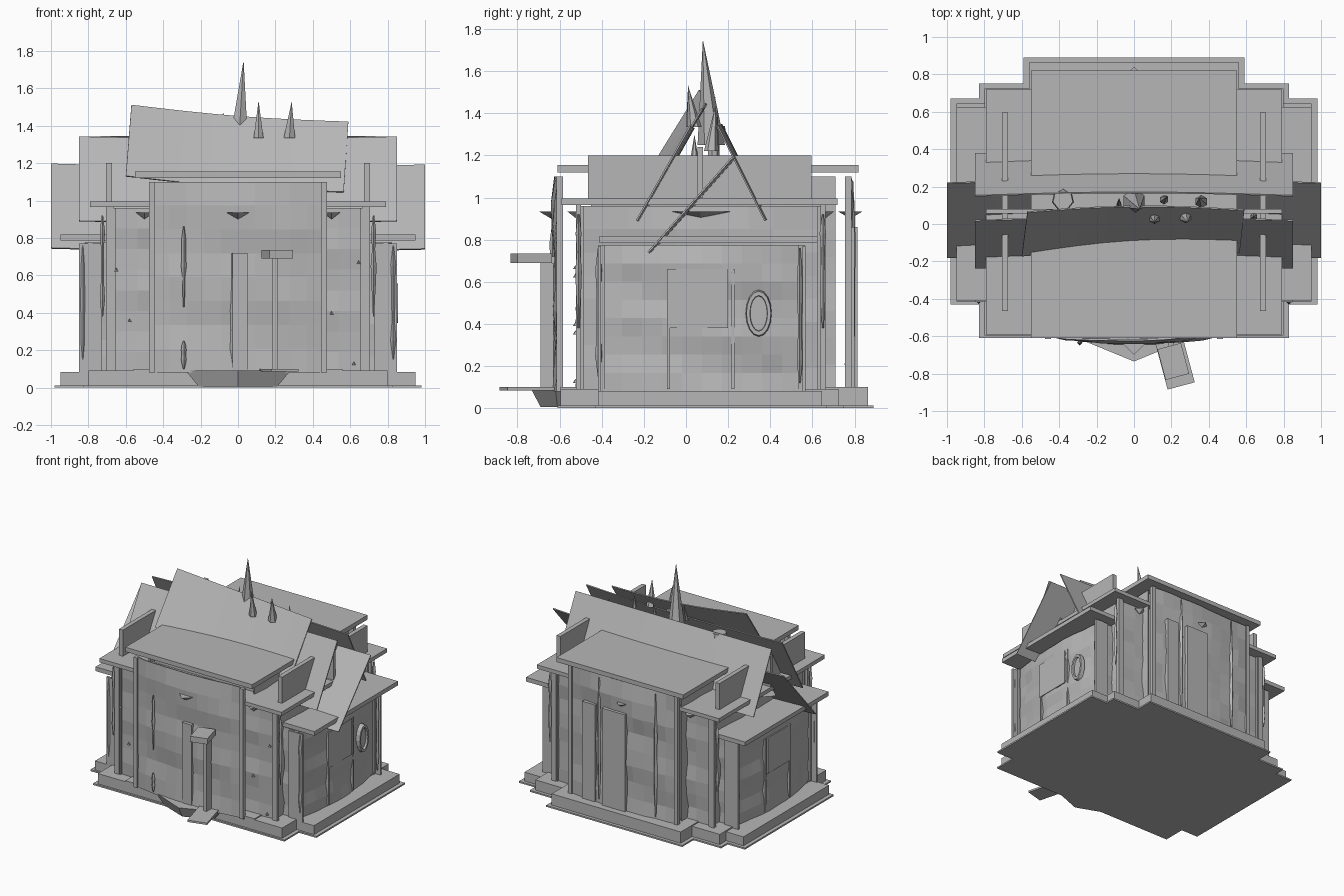
import bpy, bmesh, math, random
from mathutils import Vector, Matrix

if "Cube" in bpy.data.objects:
    bpy.data.objects.remove(bpy.data.objects["Cube"])

random.seed(4)
grey = bpy.data.materials.new("stone grey")
grey.diffuse_color = (0.47, 0.47, 0.47, 1)
grey.use_nodes = True
grey.node_tree.nodes["Principled BSDF"].inputs["Base Color"].default_value = grey.diffuse_color


def finish(name, bm):
    bmesh.ops.recalc_face_normals(bm, faces=bm.faces)
    me = bpy.data.meshes.new(name)
    bm.to_mesh(me)
    bm.free()
    me.materials.append(grey)
    ob = bpy.data.objects.new(name, me)
    bpy.context.collection.objects.link(ob)
    return ob


def box(name, x0, x1, y0, y1, z0, z1, turn=0):
    bm = bmesh.new()
    bmesh.ops.create_cube(bm, size=1)
    bmesh.ops.scale(bm, vec=(x1 - x0, y1 - y0, z1 - z0), verts=bm.verts)
    bmesh.ops.rotate(bm, matrix=Matrix.Rotation(turn, 3, 'Z'), verts=bm.verts)
    bmesh.ops.translate(bm, vec=((x0 + x1) / 2, (y0 + y1) / 2, (z0 + z1) / 2), verts=bm.verts)
    return finish(name, bm)


def sheet(name, tl, tr, br, bl, bow=0.0, thick=0.008):
    """Thin roof sheet between four corners, slightly bowed along its length."""
    tl, tr, br, bl = map(Vector, (tl, tr, br, bl))
    n = (tr - tl).cross(bl - tl).normalized()
    bm = bmesh.new()
    steps = 8
    rows = []
    for i in range(steps + 1):
        u = i / steps
        off = n * bow * math.sin(math.pi * u)
        rows.append([bm.verts.new(tl.lerp(tr, u) + off), bm.verts.new(bl.lerp(br, u) + off)])
    for a, b in zip(rows, rows[1:]):
        bm.faces.new((a[0], b[0], b[1], a[1]))
    ob = finish(name, bm)
    mod = ob.modifiers.new("thickness", 'SOLIDIFY')
    mod.thickness = thick
    mod.offset = 0


def wall(name, start, end, z0, z1, bulge):
    """Rippled wall running from start to end, swelling out to its right side."""
    s, e = Vector((*start, 0)), Vector((*end, 0))
    d = e - s
    n = Vector((d.y, -d.x, 0)).normalized()
    bm = bmesh.new()
    nu, nv = 10, 8
    grid = []
    for i in range(nu + 1):
        u = i / nu
        grid.append([])
        for j in range(nv + 1):
            wave = 0.009 * math.sin(j * 1.9 + u * 3) + random.uniform(-0.005, 0.005)
            ripple = wave if 0 < i < nu else 0
            p = s + d * u + n * (bulge * math.sin(math.pi * u) + ripple)
            grid[-1].append(bm.verts.new((p.x, p.y, z0 + (z1 - z0) * j / nv)))
    for i in range(nu):
        for j in range(nv):
            bm.faces.new((grid[i][j], grid[i + 1][j], grid[i + 1][j + 1], grid[i][j + 1]))
    ob = finish(name, bm)
    mod = ob.modifiers.new("thickness", 'SOLIDIFY')
    mod.thickness = 0.01


def ragged(name, x, y, z0, z1, w=0.013):
    """Narrow strip with a jagged outline."""
    bm = bmesh.new()
    n = 6
    rings = []
    for k in range(n + 1):
        r = w * (0.3 if k in (0, n) else random.uniform(0.5, 1.3))
        z = z0 + (z1 - z0) * k / n
        rings.append([bm.verts.new((x + r * a, y + r * b, z))
                      for a, b in ((1, 0), (0, 1), (-1, 0), (0, -1))])
    for a, b in zip(rings, rings[1:]):
        for k in range(4):
            bm.faces.new((a[k], a[(k + 1) % 4], b[(k + 1) % 4], b[k]))
    bm.faces.new(rings[0])
    bm.faces.new(rings[-1])
    finish(name, bm)


def spike(name, x, y, z0, z1, r, lean=(0, 0), sides=6):
    bm = bmesh.new()
    bmesh.ops.create_cone(bm, cap_ends=True, segments=sides, radius1=r, radius2=0, depth=z1 - z0)
    for v in bm.verts:
        if v.co.z > 0:
            v.co += Vector((*lean, 0))
    bmesh.ops.translate(bm, vec=(x, y, (z0 + z1) / 2), verts=bm.verts)
    finish(name, bm)


# Stepped base
for n, x, y0, y1, zt in (("centre", 0.59, -0.61, 0.89, 0.10),
                         ("middle", 0.83, -0.61, 0.75, 0.092),
                         ("wing", 0.98, -0.43, 0.67, 0.082)):
    box(n + "_ground_slab", -x, x, y0, y1, 0, 0.012)
    box(n + "_plinth", -x + 0.03, x - 0.03, y0 + 0.015, y1 - 0.025, 0.01, zt)

# Angled porch step, flaring upwards
bm = bmesh.new()
low = [bm.verts.new(p) for p in ((-0.21, -0.59, 0.005), (-0.21, -0.61, 0.005), (0, -0.69, 0.005), (0.21, -0.61, 0.005), (0.21, -0.59, 0.005))]
top = [bm.verts.new(p) for p in ((-0.28, -0.59, 0.09), (-0.28, -0.62, 0.09), (0, -0.735, 0.09), (0.28, -0.62, 0.09), (0.28, -0.59, 0.09))]
for k in range(5):
    bm.faces.new((low[k], low[(k + 1) % 5], top[(k + 1) % 5], top[k]))
bm.faces.new(low)
bm.faces.new(top)
finish("porch_step", bm)
box("path_slab", 0.145, 0.295, -0.87, -0.62, 0.085, 0.10, 0.26)

# Walls: (half width, front, back, top, front bulge, back bulge, side bulge)
blocks = (("centre", 0.46, -0.60, 0.77, 1.10, 0.035, 0.02, 0.0),
          ("middle", 0.67, -0.50, 0.64, 0.96, 0.015, 0.015, 0.02),
          ("wing", 0.79, -0.40, 0.55, 0.775, 0.0, 0.0, 0.05))
for n, x, y0, y1, zt, bf, bb, bs in blocks:
    wall(n + "_front_wall", (-x, y0), (x, y0), 0.08, zt, bf)
    wall(n + "_back_wall", (x, y1), (-x, y1), 0.08, zt, bb)
    sy0, sy1 = (-0.45, 0.71) if n == "centre" else (y0, y1)
    box(n + "_core", -x + 0.03, x - 0.03, sy0 + 0.03, sy1 - 0.03, 0.08, zt)
    wall(n + "_right_wall", (x, sy0), (x, sy1), 0.08, zt, bs)
    wall(n + "_left_wall", (-x, sy1), (-x, sy0), 0.08, zt, bs)
    for s in (-1, 1):
        for y in (y0, y1):
            box(n + "_corner_post", s * x - 0.015, s * x + 0.015, y - 0.015, y + 0.015, 0.08, zt)
for s in (-1, 1):
    for y in (-0.41, 0.56):
        box("wing_end_panel", s * 0.79 - 0.06, s * 0.79 + 0.06, y - 0.007, y + 0.007, 0.08, 0.77)
    for y in (-0.51, 0.65):
        box("side_pier", s * 0.685 - 0.02, s * 0.685 + 0.02, y - 0.012, y + 0.012, 0.09, 0.97)
        ragged("side_ragged_strip", s * 0.725, y, 0.38, 0.92)
    spike("side_eave_wedge", s * 0.67, 0.07, 0.935, 0.90, 0.16, sides=4)
for x, y, z in ((-0.65, -0.525, 0.63), (-0.58, -0.525, 0.36), (0.5, -0.525, 0.4),
                (0.645, -0.525, 0.67), (0.62, -0.525, 0.13)):
    spike("wall_stud", x, y, z - 0.01, z + 0.01, 0.012)

# Flat roofs and long parapets
box("wing_roof", -0.95, 0.95, -0.41, 0.625, 0.785, 0.818)
box("middle_roof", -0.79, 0.79, -0.59, 0.72, 0.965, 0.995)
box("centre_roof", -0.55, 0.55, -0.61, 0.82, 1.12, 1.155)
for s in (-1, 1):
    box("parapet", s * 0.69 - 0.017, s * 0.69 + 0.017, -0.465, 0.595, 0.99, 1.20)

# Steep crossing roof sheets
sheet("front_roof_sheet", (-0.85, 0.02, 1.34), (0.85, 0.02, 1.34), (0.85, -0.235, 0.89), (-0.85, -0.235, 0.89), 0.02)
sheet("back_roof_sheet", (-0.85, 0.15, 1.34), (0.85, 0.15, 1.34), (0.85, 0.375, 0.89), (-0.85, 0.375, 0.89), 0.02)
sheet("wide_roof_sheet", (-1, 0.22, 1.195), (1, 0.22, 1.19), (1, -0.18, 0.74), (-1, -0.18, 0.745), 0.025)
sheet("tilted_roof_sheet", (-0.57, 0.065, 1.51), (0.59, 0.075, 1.42), (0.565, -0.15, 1.045), (-0.6, -0.17, 1.13), 0.03)
box("ridge_beam", -0.79, 0.79, 0.055, 0.08, 1.0, 1.24)

# Roof spikes and vent
for x, y, z0, z1, r, lean in ((0.0, 0.12, 1.25, 1.75, 0.065, (0.03, -0.04)),
                              (0.11, 0.03, 1.335, 1.535, 0.03, (0, -0.02)),
                              (0.275, 0.04, 1.335, 1.53, 0.035, (0.012, -0.03)),
                              (0.36, 0.12, 1.22, 1.44, 0.035, (-0.01, 0.02)),
                              (0.64, 0.04, 1.18, 1.30, 0.02, (0, 0)),
                              (-0.08, 0.10, 1.34, 1.48, 0.015, (0, 0.04)),
                              (0.16, 0.13, 1.25, 1.42, 0.025, (0.02, 0.02))):
    spike("roof_spike", x, y, z0, z1, r, lean)
for r, z0, z1 in ((0.03, 1.1, 1.31), (0.06, 1.31, 1.34)):
    bm = bmesh.new()
    bmesh.ops.create_cone(bm, cap_ends=True, segments=7, radius1=r, radius2=r * 0.9, depth=z1 - z0)
    bmesh.ops.translate(bm, vec=(-0.38, 0.13, (z0 + z1) / 2), verts=bm.verts)
    finish("roof_vent", bm)

# Entrance: door leaf, leaning post and its box
box("door_leaf", -0.03, 0.05, -0.65, -0.62, 0.09, 0.72)
box("door_post", 0.185, 0.21, -0.69, -0.63, 0.1, 0.69)
box("post_box", 0.145, 0.275, -0.82, -0.65, 0.69, 0.735, 0.26)
for x, z0, z1 in ((-0.29, 0.1, 0.25), (-0.29, 0.43, 0.86), (-0.03, 0.1, 0.72)):
    ragged("front_ragged_strip", x, -0.635, z0, z1, 0.011)

# Back panels
box("back_panel", -0.04, 0.16, 0.785, 0.815, 0.1, 0.86)
box("back_side_panel", 0.23, 0.34, 0.77, 0.80, 0.1, 0.86)
for x in (-0.29, 0.2):
    ragged("back_ragged_strip", x, 0.79, 0.12, 1.08)

# Small inverted wedges under the eaves
for x, y in ((0, -0.64), (-0.5, -0.52), (0.5, -0.52), (0, 0.78), (-0.5, 0.66), (0.5, 0.66)):
    spike("eave_wedge", x, y, 0.935, 0.90, 0.06 if x == 0 else 0.045, sides=4)

# Oval window on the right side, and side dividers
bm = bmesh.new()
rings = []
for ry, rz, dx in ((0.062, 0.112, 0.0), (0.058, 0.105, 0.03), (0.042, 0.085, 0.03), (0.040, 0.082, 0.015)):
    rings.append([bm.verts.new((0.825 + dx, 0.345 + ry * math.cos(k * math.tau / 16),
                                0.45 + rz * math.sin(k * math.tau / 16))) for k in range(16)])
for a, b in zip(rings, rings[1:]):
    for k in range(16):
        bm.faces.new((a[k], a[(k + 1) % 16], b[(k + 1) % 16], b[k]))
bm.faces.new(rings[-1])
finish("oval_window", bm)
for s in (-1, 1):
    box("side_upper_panel", s * 0.84 - 0.01, s * 0.84 + 0.01, -0.09, 0.2, 0.38, 0.66)
    box("side_divider", s * 0.835 - 0.012, s * 0.835 + 0.012, 0.215, 0.23, 0.09, 0.66)
    box("side_low_divider", s * 0.835 - 0.012, s * 0.835 + 0.012, -0.09, -0.075, 0.09, 0.38)
    ragged("side_strip", s * 0.83, -0.415, 0.15, 0.76)
    ragged("side_strip", s * 0.83, 0.54, 0.12, 0.76)
